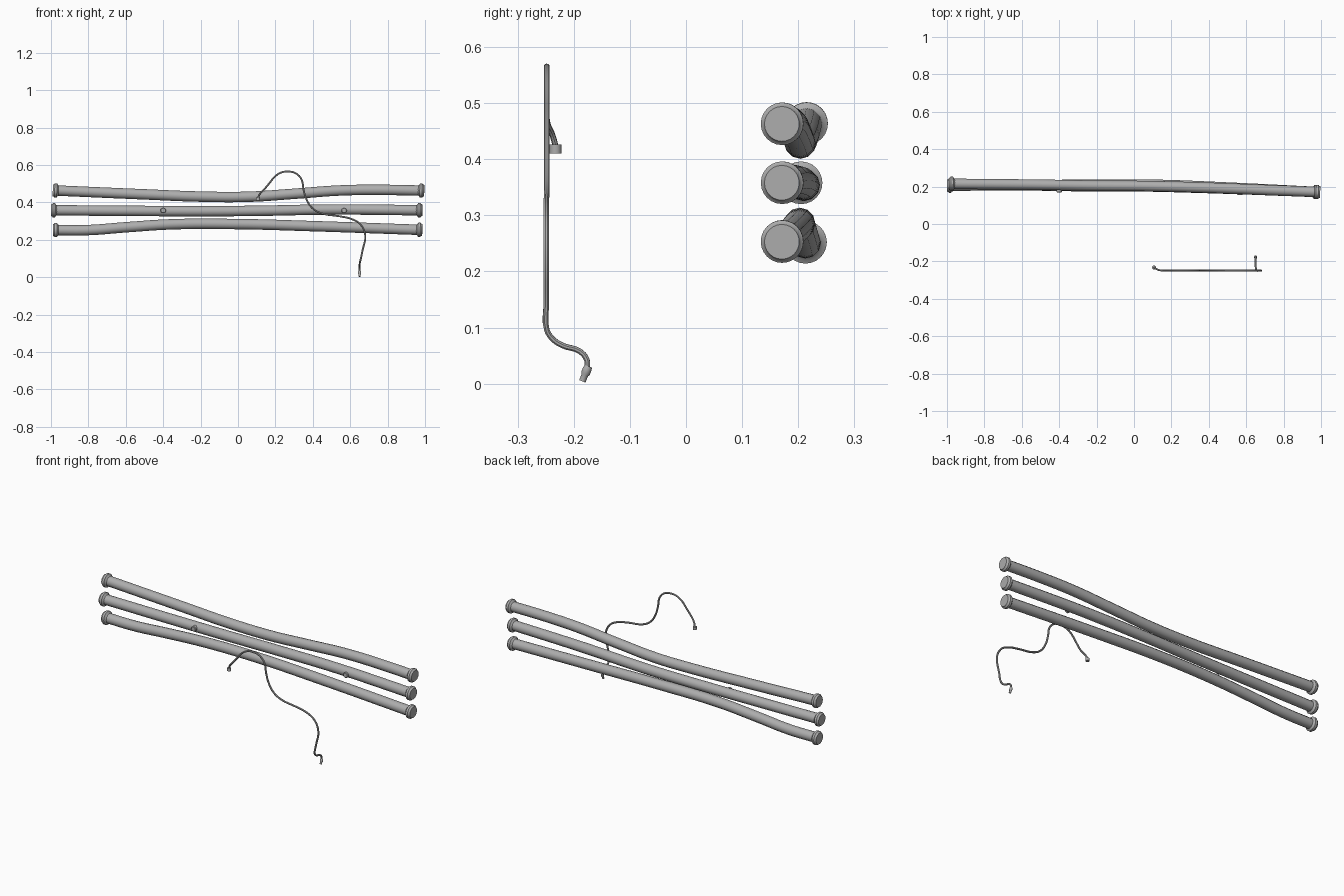
import bpy, bmesh, math
from mathutils import Vector, Matrix

if "Cube" in bpy.data.objects:
    bpy.data.objects.remove(bpy.data.objects["Cube"])

# Dark grey finish shared by all parts
grey = bpy.data.materials.new("dark_grey")
grey.diffuse_color = (.42, .42, .42, 1)
grey.use_nodes = True
grey.node_tree.nodes["Principled BSDF"].inputs["Base Color"].default_value = grey.diffuse_color


def finish(ob):
    ob.data.materials.clear()
    ob.data.materials.append(grey)
    bpy.ops.object.select_all(action='DESELECT')
    ob.select_set(True)
    bpy.context.view_layer.objects.active = ob
    bpy.ops.object.shade_smooth_by_angle(angle=math.radians(35))


def sweep(name, pts, radius, sides, res):
    """Round tube along a smooth path, converted to a mesh."""
    cu = bpy.data.curves.new(name, 'CURVE')
    cu.dimensions = '3D'
    cu.bevel_depth = radius
    cu.bevel_resolution = sides // 2 - 2
    cu.resolution_u = res
    cu.use_fill_caps = True
    sp = cu.splines.new('BEZIER')
    sp.bezier_points.add(len(pts) - 1)
    for bp, p in zip(sp.bezier_points, pts):
        bp.co = p
        bp.handle_left_type = bp.handle_right_type = 'AUTO'
    ob = bpy.data.objects.new(name, cu)
    bpy.context.collection.objects.link(ob)
    bpy.ops.object.select_all(action='DESELECT')
    ob.select_set(True)
    bpy.context.view_layer.objects.active = ob
    bpy.ops.object.convert(target='MESH')
    finish(bpy.context.view_layer.objects.active)


def lathe(name, profile, origin, axis, sides=24):
    """Spin (radius, distance along axis) profile around an axis; closes both ends."""
    bm = bmesh.new()
    rings = []
    for r, h in profile:
        rings.append([bm.verts.new((r * math.cos(2 * math.pi * i / sides),
                                    r * math.sin(2 * math.pi * i / sides), h))
                      for i in range(sides)])
    for a, b in zip(rings, rings[1:]):
        for i in range(sides):
            j = (i + 1) % sides
            bm.faces.new((a[i], a[j], b[j], b[i]))
    bm.faces.new(rings[0][::-1])
    bm.faces.new(rings[-1])
    rot = Vector(axis).to_track_quat('Z', 'Y').to_matrix().to_4x4()
    bm.transform(Matrix.Translation(origin) @ rot)
    me = bpy.data.meshes.new(name)
    bm.to_mesh(me)
    bm.free()
    ob = bpy.data.objects.new(name, me)
    bpy.context.collection.objects.link(ob)
    finish(ob)


# Three gently bent pipes
pipes = {
    "upper_pipe": [(-.985, .215, .464), (-.5, .21, .443), (-.2, .205, .431), (.05, .203, .430),
                   (.3, .197, .446), (.55, .188, .464), (.75, .18, .467), (.99, .171, .463)],
    "middle_pipe": [(-.995, .205, .358), (-.6, .207, .355), (-.2, .21, .353), (.1, .21, .355),
                    (.5, .195, .362), (.98, .171, .358)],
    "lower_pipe": [(-.985, .213, .252), (-.8, .212, .252), (-.6, .208, .267), (-.35, .203, .283),
                   (0, .202, .284), (.4, .192, .273), (.98, .171, .253)],
}
# End flange: narrow collar ring with a smaller round plug
flange = [(.027, -.026), (.031, -.021), (.038, -.017), (.038, -.005), (.034, -.002),
          (.031, .005)]
for name, pts in pipes.items():
    sweep(name, pts, .0278, 12, 6)
    for side, a, b in (("left", 0, 1), ("right", -1, -2)):
        axis = Vector(pts[a]) - Vector(pts[b])
        lathe(f"{name}_{side}_flange", flange, pts[a], axis)

# Round studs on the front of the middle pipe
for i, (x, y) in enumerate(((-.4, .205), (.567, .191))):
    lathe(f"pipe_stud_{i + 1}", [(.015, 0), (.015, .033), (.012, .036)], (x, y, .357), (0, -1, 0), 16)

# Thin loose hose hanging in front
hose = [(.107, -.232, .422), (.115, -.238, .443), (.136, -.247, .465), (.168, -.248, .503),
        (.2, -.248, .541), (.235, -.248, .561), (.27, -.248, .565), (.308, -.248, .556),
        (.34, -.248, .522), (.35, -.248, .47), (.366, -.248, .417), (.398, -.248, .369),
        (.446, -.248, .342), (.542, -.249, .326), (.61, -.249, .31), (.656, -.249, .281),
        (.68, -.249, .225), (.666, -.249, .144), (.656, -.248, .096), (.652, -.238, .08),
        (.65, -.22, .068), (.65, -.19, .058), (.65, -.177, .043), (.65, -.176, .025)]
sweep("hose", hose, .0052, 8, 4)

# Hose end fittings
lathe("hose_upper_fitting", [(.0105, 0), (.0105, .016)], (.107, -.2325, .410), (0, 0, 1), 16)
lathe("hose_lower_fitting", [(.007, 0), (.008, .005), (.008, .014), (.006, .017), (.006, .029)],
      (.65, -.174, .031), (0, -.4, -1), 16)
